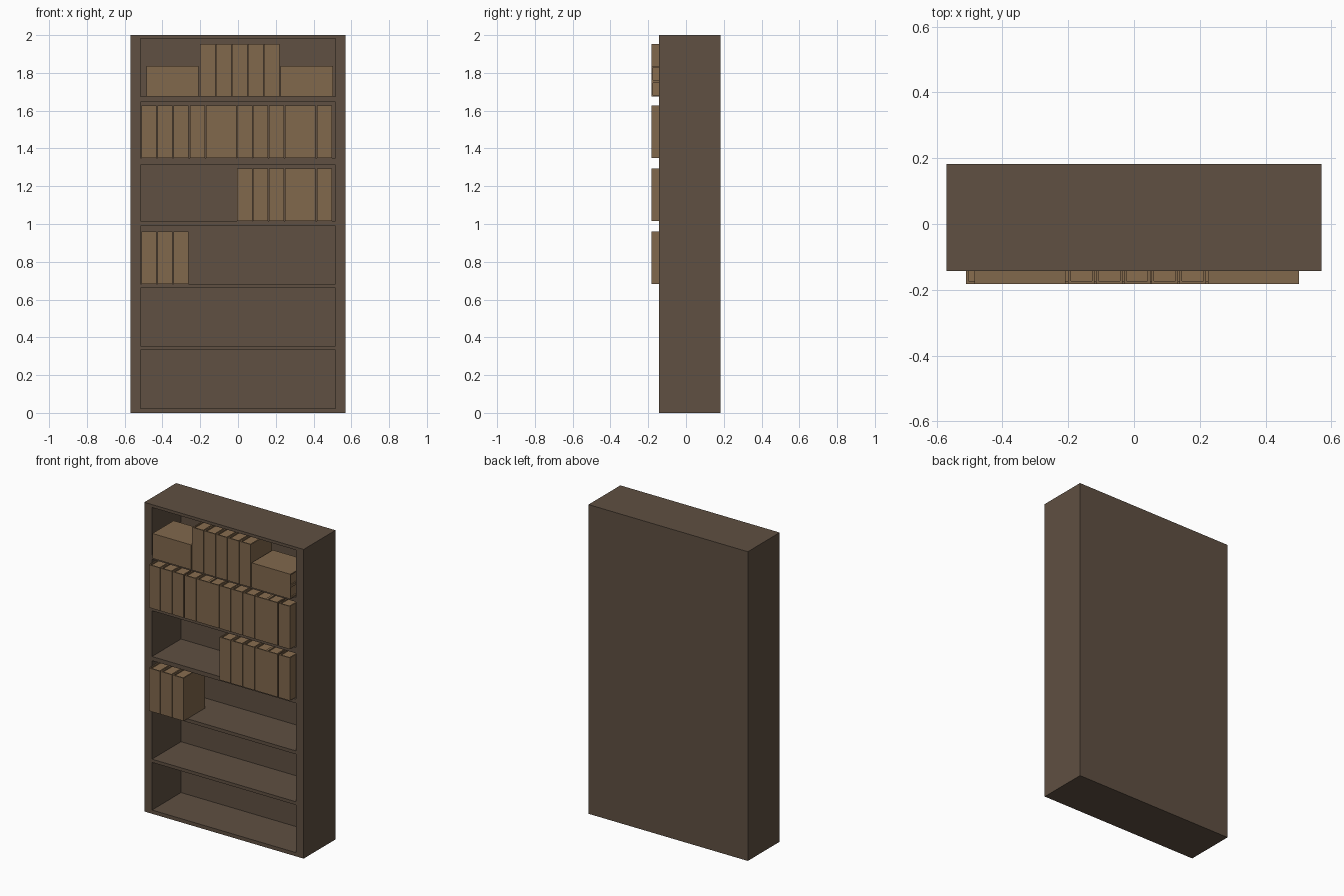
import bpy, bmesh
from mathutils import Matrix, Vector

if "Cube" in bpy.data.objects:
    bpy.data.objects.remove(bpy.data.objects["Cube"])


def material(name, color):
    m = bpy.data.materials.new(name)
    m.diffuse_color = (*color, 1)
    m.use_nodes = True
    m.node_tree.nodes["Principled BSDF"].inputs["Base Color"].default_value = m.diffuse_color
    return m


WOOD = material("dark_wood", (0.115, 0.08, 0.054))
COVER = material("binder_cover", (0.22, 0.138, 0.073))
PAPER = material("binder_paper", (0.25, 0.155, 0.078))


def add_box(bm, lo, hi):
    lo, hi = Vector(lo), Vector(hi)
    mat = Matrix.Translation((lo + hi) / 2) @ Matrix.Diagonal((*(hi - lo), 1))
    bmesh.ops.create_cube(bm, size=1, matrix=mat)


def finish(bm, name, mat):
    me = bpy.data.meshes.new(name)
    bm.to_mesh(me)
    bm.free()
    me.materials.append(mat)
    ob = bpy.data.objects.new(name, me)
    bpy.context.collection.objects.link(ob)
    return ob


# Bookcase carcass: one block with six compartments cut into the front
bm = bmesh.new()
add_box(bm, (-0.57, -0.143, 0), (0.57, 0.182, 2))
case = finish(bm, "bookcase", WOOD)

bm = bmesh.new()
for z0, z1 in [(0.024, 0.332), (0.353, 0.66), (0.682, 0.99),
               (1.017, 1.313), (1.35, 1.646), (1.675, 1.981)]:
    add_box(bm, (-0.515, -0.3, z0), (0.515, 0.153, z1))
cutter = finish(bm, "compartment_cutter", WOOD)
cutter.hide_render = True

mod = case.modifiers.new("compartments", 'BOOLEAN')
mod.operation = 'DIFFERENCE'
mod.solver = 'EXACT'
mod.object = cutter
bpy.context.view_layer.objects.active = case
bpy.ops.object.modifier_apply(modifier=mod.name)
bpy.data.objects.remove(cutter)

# Binder: U-shaped cover around a slightly recessed paper block
W, D, H, T, R = 0.0805, 0.217, 0.277, 0.008, 0.008

bm = bmesh.new()
outline = [(0, 0), (W, 0), (W, D), (W - T, D), (W - T, T), (T, T), (T, D), (0, D)]
face = bm.faces.new([bm.verts.new((x, y, 0)) for x, y in outline])
ext = bmesh.ops.extrude_face_region(bm, geom=[face])
bmesh.ops.translate(bm, vec=(0, 0, H),
                    verts=[v for v in ext["geom"] if isinstance(v, bmesh.types.BMVert)])
bmesh.ops.recalc_face_normals(bm, faces=bm.faces)
cover = finish(bm, "binder_cover", COVER)

bm = bmesh.new()
add_box(bm, (T, T, R), (W - T, D - R, H - R))
paper = finish(bm, "binder_paper", PAPER)
templates = (cover, paper)


def binder(x, z, lying=False):
    """Place a binder by its lower left front corner."""
    m = Matrix.Translation((x, -0.182, z))
    if lying:  # turned about y so the top points to +x
        m = m @ Matrix.Translation((0, 0, W)) @ Matrix.Rotation(1.57079633, 4, 'Y')
    for t in templates:
        ob = bpy.data.objects.new(t.name, t.data)
        ob.matrix_world = m
        bpy.context.collection.objects.link(ob)


# Upright binders, row by row
row = [-0.511, -0.427, -0.3425, -0.255, -0.170, -0.0895,
       -0.005, 0.079, 0.1635, 0.248, 0.3285, 0.418]
for x in row:
    binder(x, 1.35)
for x in row[6:]:
    binder(x, 1.017)
for x in row[:3]:
    binder(x, 0.682)
for i in range(5):
    binder(-0.2 + i * 0.0845, 1.675)

# Lying stacks of two on the top shelf
for x in (-0.485, 0.225):
    for i in range(2):
        binder(x, 1.675 + i * W, lying=True)

for t in templates:
    bpy.data.objects.remove(t)
